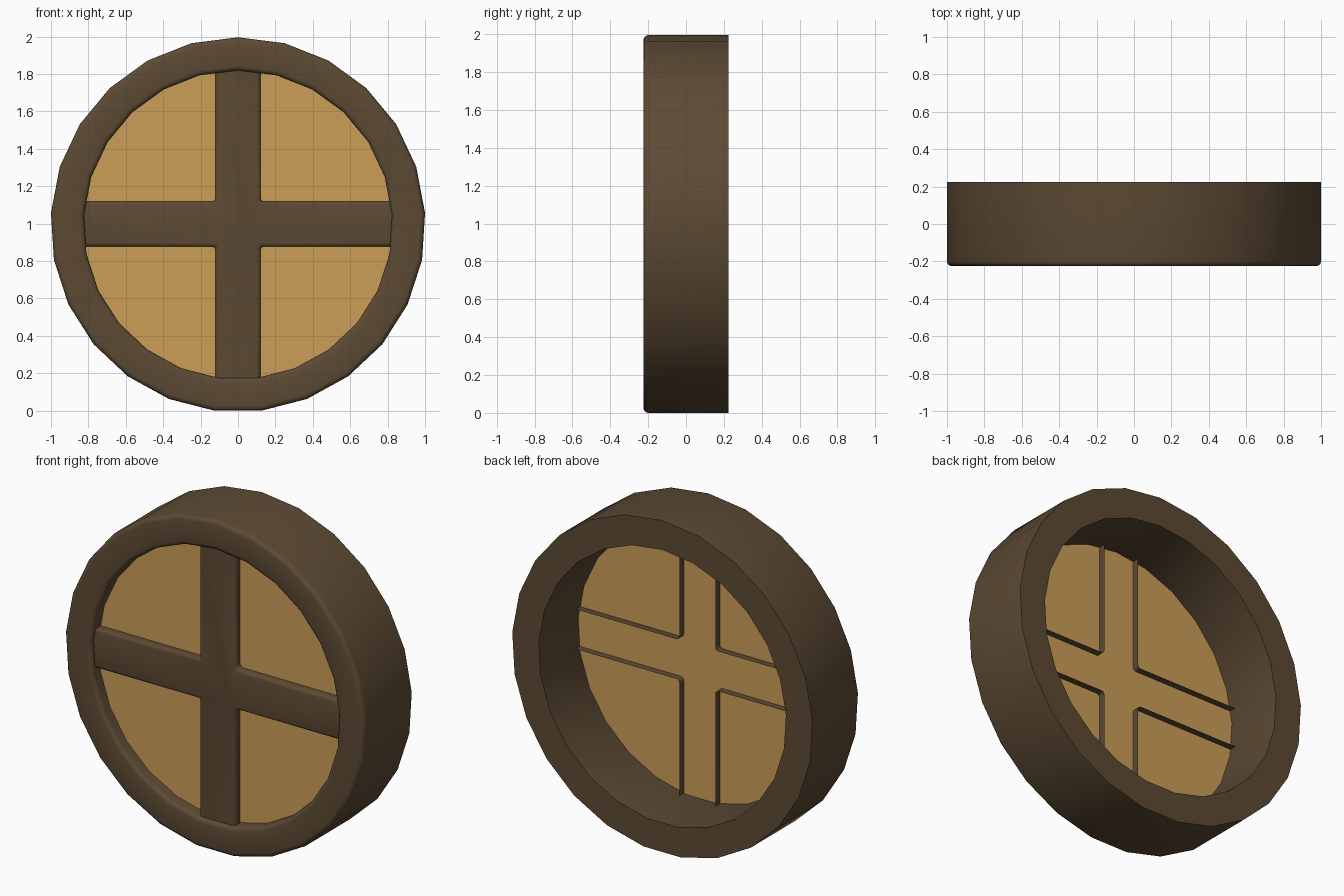
import bpy, bmesh, math

if "Cube" in bpy.data.objects:
    bpy.data.objects.remove(bpy.data.objects["Cube"])

SIDES = 25
R_OUT, R_IN = 1.002, 0.825
CZ = R_OUT * math.cos(math.pi / SIDES)   # rests on one flat side
BACK, FRONT = 0.225, -0.225
GLASS_Y = -0.15


def material(name, rgb):
    m = bpy.data.materials.new(name)
    m.diffuse_color = (*rgb, 1)
    m.use_nodes = True
    m.node_tree.nodes["Principled BSDF"].inputs["Base Color"].default_value = m.diffuse_color
    return m


def finish(name, bm, mat):
    me = bpy.data.meshes.new(name)
    bm.to_mesh(me)
    bm.free()
    ob = bpy.data.objects.new(name, me)
    bpy.context.collection.objects.link(ob)
    me.materials.append(mat)
    bpy.ops.object.select_all(action='DESELECT')
    ob.select_set(True)
    bpy.context.view_layer.objects.active = ob
    bpy.ops.object.shade_smooth_by_angle(angle=math.radians(35))
    return ob


def ring_point(r, y, i):
    a = math.pi / 2 + 2 * math.pi * i / SIDES
    return (r * math.cos(a), y, CZ + r * math.sin(a))


def arc(r, y, rad, start, end, n=3):
    # rounded corner in the (radius, y) plane
    out = []
    for k in range(n + 1):
        a = math.radians(start + (end - start) * k / n)
        out.append((r + rad * math.cos(a), y + rad * math.sin(a)))
    return out


wood = material("dark_wood", (0.108, 0.068, 0.034))
amber = material("amber_glass", (0.60, 0.34, 0.095))

# round frame: square section with rounded front edges, turned about y
B = 0.025
profile = [(R_IN, BACK), (R_OUT, BACK)]
profile += arc(R_OUT - B, FRONT + B, B, 0, -90)
profile += arc(R_IN + B, FRONT + B, B, -90, -180)
bm = bmesh.new()
loops = [[bm.verts.new(ring_point(r, y, i)) for r, y in profile] for i in range(SIDES)]
n = len(profile)
for i in range(SIDES):
    a, b = loops[i], loops[(i + 1) % SIDES]
    for j in range(n):
        k = (j + 1) % n
        bm.faces.new((a[j], a[k], b[k], b[j]))
bmesh.ops.recalc_face_normals(bm, faces=bm.faces)
finish("round_frame", bm, wood)

# glass pane: one thin sheet
bm = bmesh.new()
bm.faces.new([bm.verts.new(ring_point(R_IN + 0.004, GLASS_Y, i)) for i in range(SIDES)])
finish("glass_pane", bm, amber)

# cross bars: hollow shell, open at the back, rounded front edges and inner corners
W, L, Z = 0.12, 0.835, 0.998
BAR_FRONT, BAR_BACK = -0.198, -0.108
quarter = [(L, -W), (L, W), (W, W)]
outline = []
for q in range(4):
    c, s = round(math.cos(q * math.pi / 2)), round(math.sin(q * math.pi / 2))
    outline += [(x * c - z * s, x * s + z * c) for x, z in quarter]
bm = bmesh.new()
fv = [bm.verts.new((x, BAR_FRONT, Z + z)) for x, z in outline]
bv = [bm.verts.new((x, BAR_BACK, Z + z)) for x, z in outline]
bm.faces.new(fv)
for i in range(12):
    j = (i + 1) % 12
    if i % 3:                            # the bar ends are buried in the frame
        bm.faces.new((fv[j], fv[i], bv[i], bv[j]))
bmesh.ops.recalc_face_normals(bm, faces=bm.faces)
bm.normal_update()
if max(bm.faces, key=lambda f: len(f.verts)).normal.y > 0:
    bmesh.ops.reverse_faces(bm, faces=bm.faces)
edges = [e for e in bm.edges if len(e.link_faces) == 2]
bmesh.ops.bevel(bm, geom=edges, offset=0.02, segments=3, profile=0.5, affect='EDGES')
finish("cross_bars", bm, wood)
